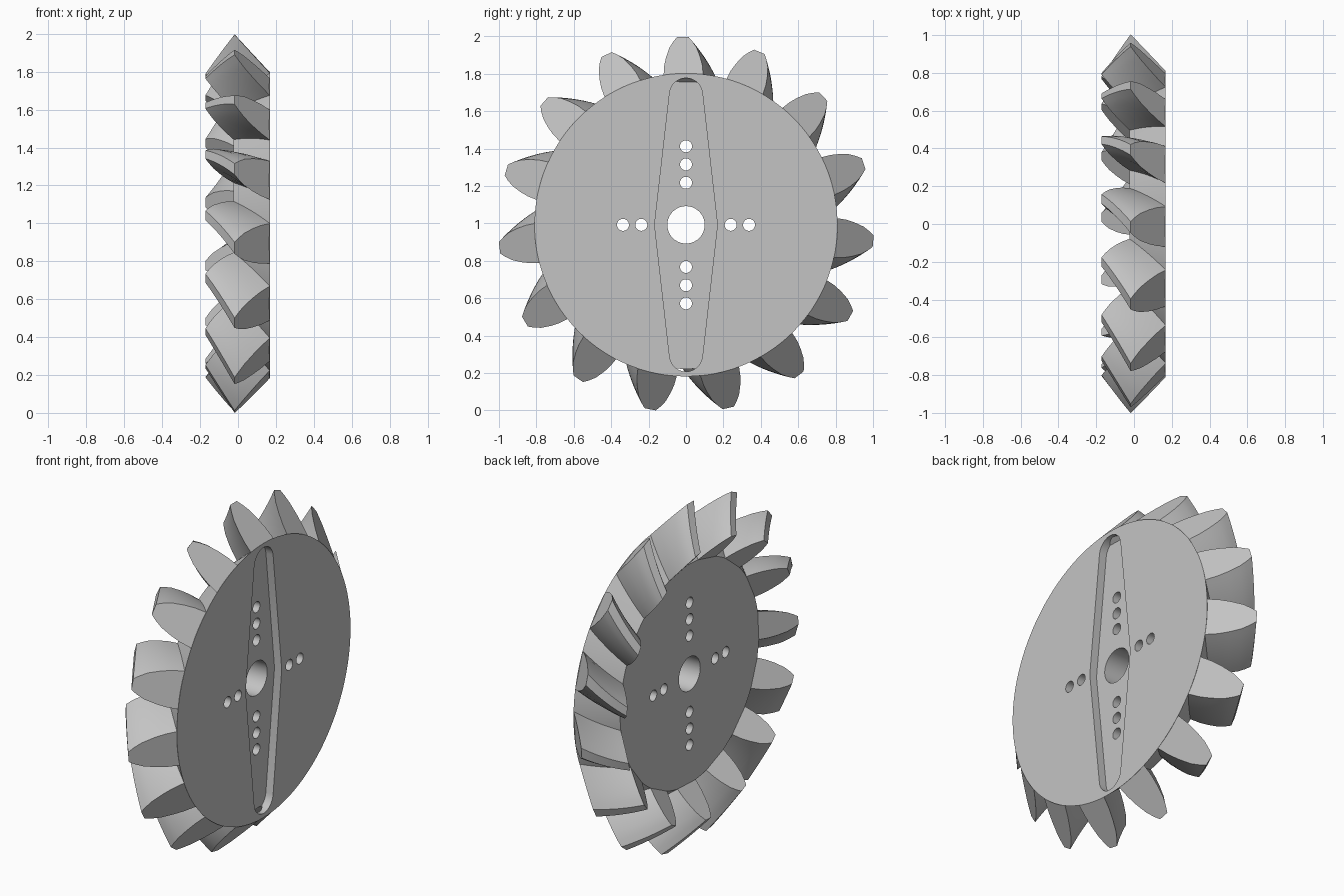
import bpy, bmesh, math
from mathutils import Vector

TEETH = 15
CENTRE = Vector((0, 0, 0.992))      # gear axis runs along x
APEX = -0.788                       # common tip of root and face cones
FACE_X, ROOT_R = 0.168, 0.81        # large flat face and its radius
TIP_X, TIP_R = -0.018, 1.005        # outermost tooth edge
INNER = 0.8                         # inner tooth end, as a scale about the apex
TWIST = math.radians(10.5)          # spiral from outer to inner end
SLOT_DEPTH = 0.047

cube = bpy.data.objects.get("Cube")
if cube:
    bpy.data.objects.remove(cube, do_unlink=True)

steel = bpy.data.materials.new("plain_grey")
steel.use_nodes = True
grey = (0.55, 0.55, 0.55, 1)
steel.diffuse_color = grey
steel.node_tree.nodes["Principled BSDF"].inputs["Base Color"].default_value = grey


def polar(x, r, a):
    """Point at angle a from straight up, turning toward +y."""
    return Vector((x, r * math.sin(a), r * math.cos(a)))


def loft(name, sections):
    """Closed solid through equal-length rings of points."""
    bm = bmesh.new()
    rings = [[bm.verts.new(p) for p in s] for s in sections]
    n = len(rings[0])
    for a, b in zip(rings, rings[1:]):
        for i in range(n):
            j = (i + 1) % n
            bm.faces.new((a[i], a[j], b[j], b[i]))
    bm.faces.new(rings[0])
    bm.faces.new(rings[-1])
    bmesh.ops.recalc_face_normals(bm, faces=bm.faces)
    mesh = bpy.data.meshes.new(name)
    bm.to_mesh(mesh)
    bm.free()
    mesh.materials.append(steel)
    return add(name, mesh)


def add(name, mesh):
    obj = bpy.data.objects.new(name, mesh)
    obj.location = CENTRE
    bpy.context.collection.objects.link(obj)
    return obj


def smooth(obj):
    bpy.ops.object.select_all(action="DESELECT")
    obj.select_set(True)
    bpy.context.view_layer.objects.active = obj
    bpy.ops.object.shade_smooth_by_angle(angle=math.radians(25))


def circle(x, r, count, y=0, z=0):
    return [polar(x, r, math.tau * i / count) + Vector((0, y, z)) for i in range(count)]


# Conical gear body
inner_x = APEX + (FACE_X - APEX) * INNER
body = loft("gear_body", [circle(FACE_X, ROOT_R, 180),
                          circle(inner_x, ROOT_R * INNER, 180)])

# Tapered slot in the large face, with rounded ends
half = [(0.168, 0.0)]
end_r, end_z = 0.088, 0.697
for i in range(13):
    a = math.radians(6 + 168 * i / 12)
    half.append((end_r * math.cos(a), end_z + end_r * math.sin(a)))
outline = half + [(-y, -z) for y, z in half]
slot = loft("slot_cutter", [[Vector((x, y, z)) for y, z in outline]
                            for x in (FACE_X - SLOT_DEPTH, FACE_X + 0.1)])
cutters = [slot]

# Centre bore and the cross of small holes
holes = [(0.1, 0, 0)]
for side in (-1, 1):
    holes += [(0.032, 0, side * d) for d in (0.225, 0.323, 0.42)]
    holes += [(0.032, side * d, 0) for d in (0.239, 0.337)]
for r, y, z in holes:
    cutters.append(loft("hole_cutter", [circle(x, r, 40, y, z) for x in (-0.3, 0.3)]))

for cutter in cutters:
    cutter.hide_render = True
    mod = body.modifiers.new("cut", "BOOLEAN")
    mod.operation = "DIFFERENCE"
    mod.solver = "EXACT"
    mod.object = cutter
graph = bpy.context.evaluated_depsgraph_get()
cut_mesh = bpy.data.meshes.new_from_object(body.evaluated_get(graph))
body.modifiers.clear()
body.data = cut_mesh
for cutter in cutters:
    bpy.data.objects.remove(cutter, do_unlink=True)
smooth(body)

# One spiral tooth: an end profile shrunk toward the apex while turning
flank = [(0, 7.5), (0.25, 6.8), (0.47, 5.8), (0.72, 4.4), (0.88, 3.0), (1, 1.75)]
profile = [(h, -w) for h, w in flank] + [(h, w) for h, w in reversed(flank)]
STEPS = 8
sections = []
for k in range(STEPS + 1):
    t = k / STEPS
    s = 1 + (INNER - 1) * t
    ring = []
    for h, w in profile:
        x = FACE_X + (TIP_X - FACE_X) * h
        r = ROOT_R + (TIP_R - ROOT_R) * h
        ring.append(polar(APEX + (x - APEX) * s, r * s, math.radians(w) + TWIST * t))
    sections.append(ring)
tooth = loft("tooth_1", sections)
smooth(tooth)

# Ring of teeth
for i in range(TEETH):
    obj = tooth if i == 0 else add(f"tooth_{i + 1}", tooth.data)
    obj.rotation_euler.x = -(math.tau * i / TEETH - math.radians(1))
